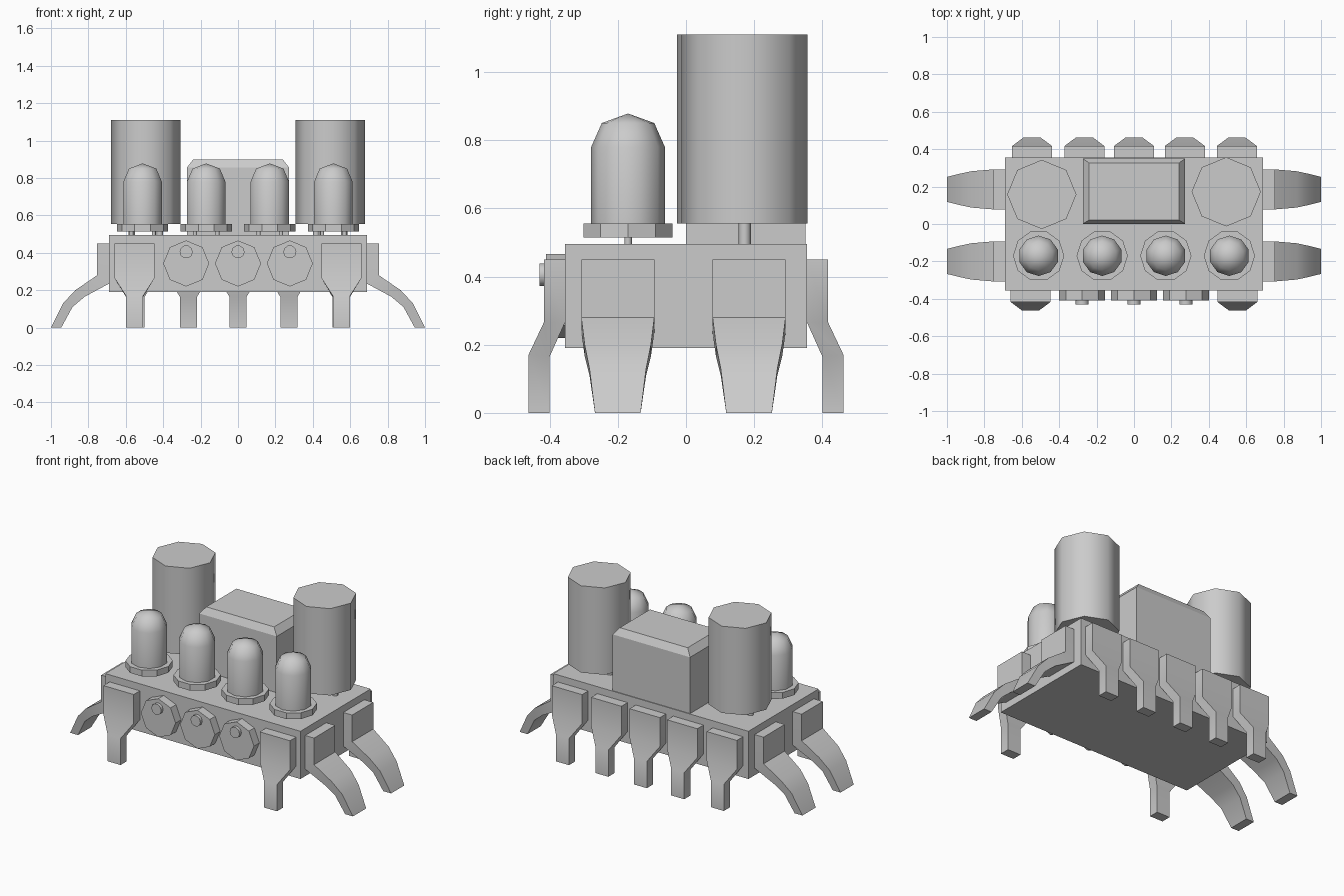
import bpy, bmesh, math
from mathutils import Matrix, Vector

if "Cube" in bpy.data.objects:
    bpy.data.objects.remove(bpy.data.objects["Cube"])

grey = bpy.data.materials.new("plain_grey")
grey.diffuse_color = (0.6, 0.6, 0.6, 1)
grey.use_nodes = True
grey.node_tree.nodes["Principled BSDF"].inputs["Base Color"].default_value = grey.diffuse_color


def finish(bm, name, smooth=None):
    bmesh.ops.recalc_face_normals(bm, faces=bm.faces)
    me = bpy.data.meshes.new(name)
    bm.to_mesh(me)
    bm.free()
    me.materials.append(grey)
    ob = bpy.data.objects.new(name, me)
    bpy.context.collection.objects.link(ob)
    if smooth:
        bpy.ops.object.select_all(action='DESELECT')
        ob.select_set(True)
        bpy.context.view_layer.objects.active = ob
        bpy.ops.object.shade_smooth_by_angle(angle=math.radians(smooth))
    return ob


def loft(name, rings, smooth=None, matrix=Matrix()):
    """Skin a list of equal-length point rings and cap both ends."""
    bm = bmesh.new()
    vs = [[bm.verts.new(matrix @ Vector(p)) for p in r] for r in rings]
    n = len(rings[0])
    for a, b in zip(vs, vs[1:]):
        for i in range(n):
            j = (i + 1) % n
            bm.faces.new((a[i], a[j], b[j], b[i]))
    bm.faces.new(vs[0])
    bm.faces.new(vs[-1])
    return finish(bm, name, smooth)


def rect(x0, x1, y0, y1, z):
    return [(x0, y0, z), (x1, y0, z), (x1, y1, z), (x0, y1, z)]


def turned(name, profile, sides, loc, start=0.0, smooth=50, matrix=Matrix()):
    """Polygonal turned part from (radius, height) pairs; last radius 0 makes a tip."""
    rings = [[(r * math.cos(start + math.tau * i / sides),
               r * math.sin(start + math.tau * i / sides), h)
              for i in range(sides)] for r, h in profile if r > 0]
    ob = loft(name, rings, None, Matrix.Translation(loc) @ matrix)
    if profile[-1][0] == 0:
        bm = bmesh.new()
        bm.from_mesh(ob.data)
        bm.faces.ensure_lookup_table()
        cap = bm.faces[-1]
        tip = bmesh.ops.poke(bm, faces=[cap])['verts'][0]
        tip.co = Vector(loc) + matrix @ Vector((0, 0, profile[-1][1]))
        bm.to_mesh(ob.data)
        bm.free()
    bpy.ops.object.select_all(action='DESELECT')
    ob.select_set(True)
    bpy.context.view_layer.objects.active = ob
    bpy.ops.object.shade_smooth_by_angle(angle=math.radians(smooth))
    return ob


def leg(name, stations, offset, turn):
    """Stations are (outer, outer z, inner, inner z, half width); leg points along +x, then turned."""
    rings = [[(o, -w, oz), (o, w, oz), (i, w, iz), (i, -w, iz)]
             for o, oz, i, iz, w in stations]
    m = Matrix.Translation(offset) @ Matrix.Rotation(turn, 4, 'Z')
    return loft(name, rings, 35, m)


# body block
loft("body", [rect(-.69, .69, -.355, .355, z) for z in (.19, .495)])

# centre box with bevelled lid
loft("centre_box", [rect(-.274, .274, 0, .35, .495),
                    rect(-.274, .274, 0, .35, .855),
                    rect(-.24, .24, .022, .326, .898)])

# tall rear cylinders standing on thin pins
for side, y in ((-1, .158), (1, .172)):
    turned("tall_cylinder", [(.185, .555), (.185, 1.11)], 8, (side * .493, y, 0))
    for dx in (-.075, .075):
        turned("cylinder_pin", [(.018, .48), (.018, .56)], 8,
               (side * .493 + dx, y, 0))

# domed bulbs with collar and two pins
for x in (-.51, -.17, .17, .51):
    c = (x, -.17, 0)
    turned("bulb", [(.108, .55), (.108, .78), (.077, .85), (0, .878)], 10, c, math.pi / 2)
    turned("bulb_collar", [(.137, .515), (.137, .555)], 10, c, 0, 30)
    for dx in (-.06, .06):
        turned("bulb_pin", [(.011, .48), (.011, .53)], 8, (x + dx, -.17, 0))

# front dials with a small knob
to_front = Matrix.Rotation(math.pi / 2, 4, 'X')
for x in (-.277, 0, .277):
    turned("dial", [(.123, .34), (.123, .41)], 8, (x, 0, .343), 0, 30, to_front)
    turned("dial_knob", [(.035, .40), (.035, .43)], 10, (x, 0, .405), 0, 50, to_front)

# straight clip legs: five on the back, two on the front
clip = [(.417, .45, .355, .45, .107), (.417, .265, .355, .265, .107),
        (.462, .17, .40, .165, .046), (.462, 0, .40, 0, .046)]
for x in (-.545, -.265, 0, .272, .55):
    leg("back_leg", clip, (x, 0, 0), math.pi / 2)
for x in (-.553, .553):
    leg("front_leg", clip, (x, 0, 0), -math.pi / 2)

# curved side legs: two on each end
curved = [(.753, .45, .69, .45, .107), (.753, .28, .69, .235, .107),
          (.87, .20, .82, .165, .097), (.935, .13, .885, .11, .083),
          (1.0, 0, .945, 0, .067)]
for turn in (0, math.pi):
    for y in (-.2, .185):
        leg("side_leg", curved, (0, y, 0), turn)
